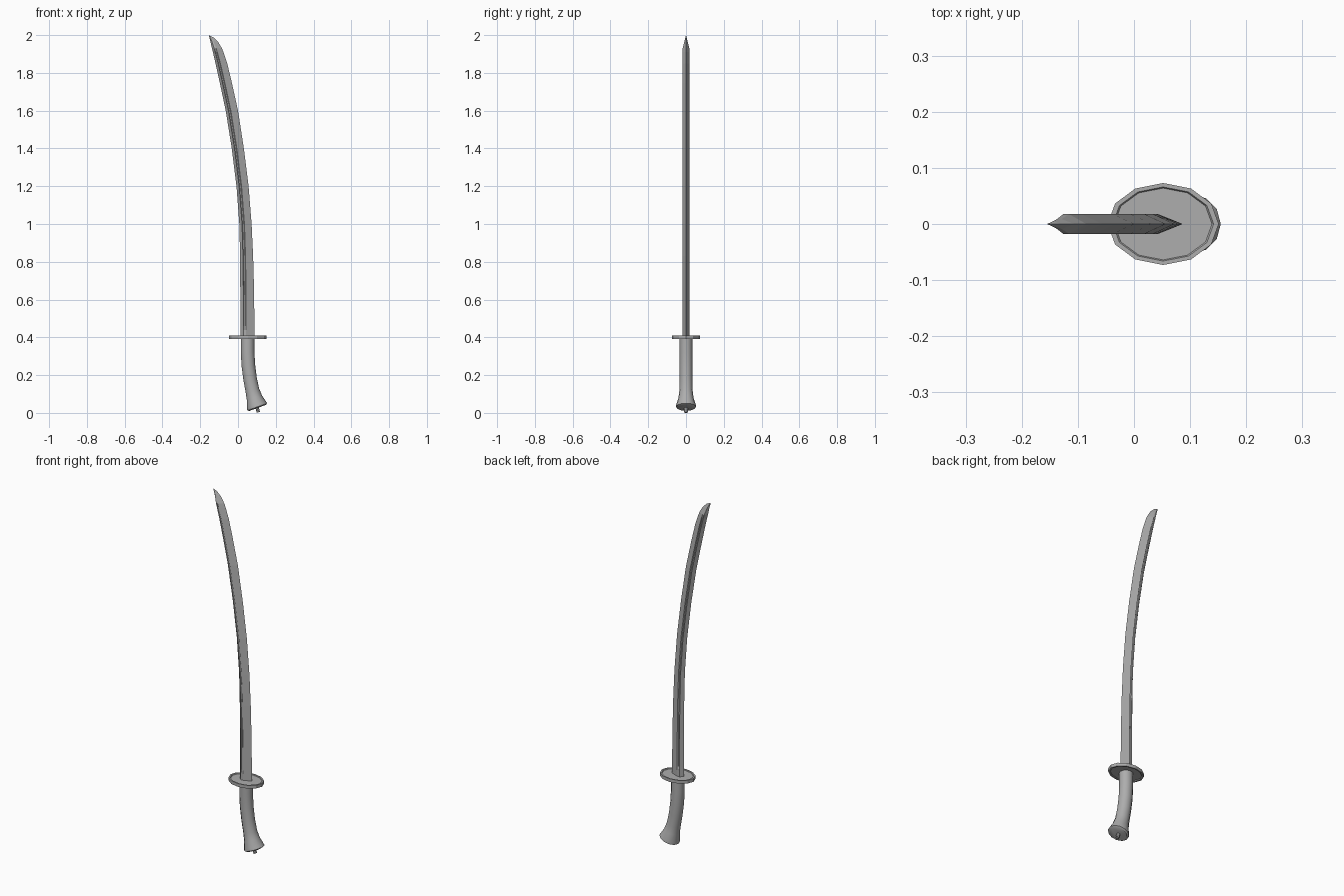
import bpy, bmesh, math

if "Cube" in bpy.data.objects:
    bpy.data.objects.remove(bpy.data.objects["Cube"])

steel = bpy.data.materials.new("dark_grey")
steel.diffuse_color = (0.42, 0.42, 0.42, 1)
steel.use_nodes = True
steel.node_tree.nodes["Principled BSDF"].inputs["Base Color"].default_value = steel.diffuse_color


def loft(name, rings, smooth=None):
    """Skin a list of equal-sized closed rings and cap both ends."""
    bm = bmesh.new()
    vs = [[bm.verts.new(p) for p in r] for r in rings]
    n = len(rings[0])
    for a, b in zip(vs, vs[1:]):
        for i in range(n):
            j = (i + 1) % n
            bm.faces.new((a[i], a[j], b[j], b[i]))
    bm.faces.new(vs[0][::-1])
    bm.faces.new(vs[-1])
    bmesh.ops.remove_doubles(bm, verts=bm.verts, dist=1e-5)
    bmesh.ops.recalc_face_normals(bm, faces=bm.faces)
    me = bpy.data.meshes.new(name)
    bm.to_mesh(me)
    bm.free()
    me.materials.append(steel)
    ob = bpy.data.objects.new(name, me)
    bpy.context.collection.objects.link(ob)
    if smooth:
        bpy.context.view_layer.objects.active = ob
        ob.select_set(True)
        bpy.ops.object.shade_smooth_by_angle(angle=math.radians(smooth))
        ob.select_set(False)
    return ob


def oval(cx, z, rx, ry, tilt=0, n=12):
    """Elliptical ring, tilted about y so that +x rises."""
    t = math.radians(tilt)
    ring = []
    for i in range(n):
        a = 2 * math.pi * i / n
        u = rx * math.cos(a)
        ring.append((cx + u * math.cos(t), ry * math.sin(a), z + u * math.sin(t)))
    return ring


def blade_section(z, left, right, groove):
    """Ridged spine, shallow fuller on both faces, wedge-shaped edge."""
    g = 0.0175 - groove
    half = [(0.22, 0.0175), (0.26, g), (0.36, g), (0.42, 0.0175)]
    prof = [(0, 0)] + [(u, -y) for u, y in half] + [(1, 0)] + half[::-1]
    return [(left + u * (right - left), y, z) for u, y in prof]


# Blade: z, spine x, edge x, fuller depth
stations = [
    (0.40, 0.012, 0.087, 0), (0.44, 0.012, 0.087, 0), (0.46, 0.012, 0.087, 0.005),
    (0.65, 0.012, 0.085, 0.005), (0.83, 0.011, 0.080, 0.005), (1.0, 0.007, 0.072, 0.005),
    (1.2, -0.008, 0.056, 0.005), (1.4, -0.033, 0.031, 0.005), (1.6, -0.065, 0.000, 0.005),
    (1.75, -0.097, -0.033, 0.005), (1.85, -0.119, -0.057, 0.005),
    (1.91, -0.133, -0.077, 0.004), (1.93, -0.138, -0.085, 0),
]
rings = [blade_section(*s) for s in stations]
for z, l, r, k in [(1.965, -0.146, -0.106, 0.5), (1.988, -0.152, -0.130, 0.2), (2.0, -0.155, -0.155, 0)]:
    rings.append([(x, y * k, zz) for x, y, zz in blade_section(z, l, r, 0)])
loft("blade", rings)

# Oval guard with a raised rim on both faces
c = 0.052
loft("guard", [
    oval(c, 0.395, 0.087, 0.064), oval(c, 0.391, 0.090, 0.066), oval(c, 0.391, 0.099, 0.073),
    oval(c, 0.409, 0.099, 0.073), oval(c, 0.409, 0.090, 0.066), oval(c, 0.405, 0.087, 0.064)])

# Curved grip flaring into the pommel
loft("handle", [
    oval(0.103, 0.026, 0.046, 0.045, 20),
    oval(0.102, 0.032, 0.056, 0.053, 20),
    oval(0.098, 0.043, 0.053, 0.052, 19),
    oval(0.087, 0.080, 0.042, 0.040, 17),
    oval(0.076, 0.120, 0.037, 0.035, 14),
    oval(0.064, 0.180, 0.036, 0.034, 10),
    oval(0.055, 0.250, 0.036, 0.034, 6),
    oval(0.051, 0.320, 0.036, 0.034, 2),
    oval(0.051, 0.395, 0.036, 0.034, 0)], smooth=35)

# Small stud under the pommel
loft("pommel_stud", [
    oval(0.108, 0.003, 0.009, 0.010, 20, 8),
    oval(0.101, 0.030, 0.009, 0.010, 20, 8)])
